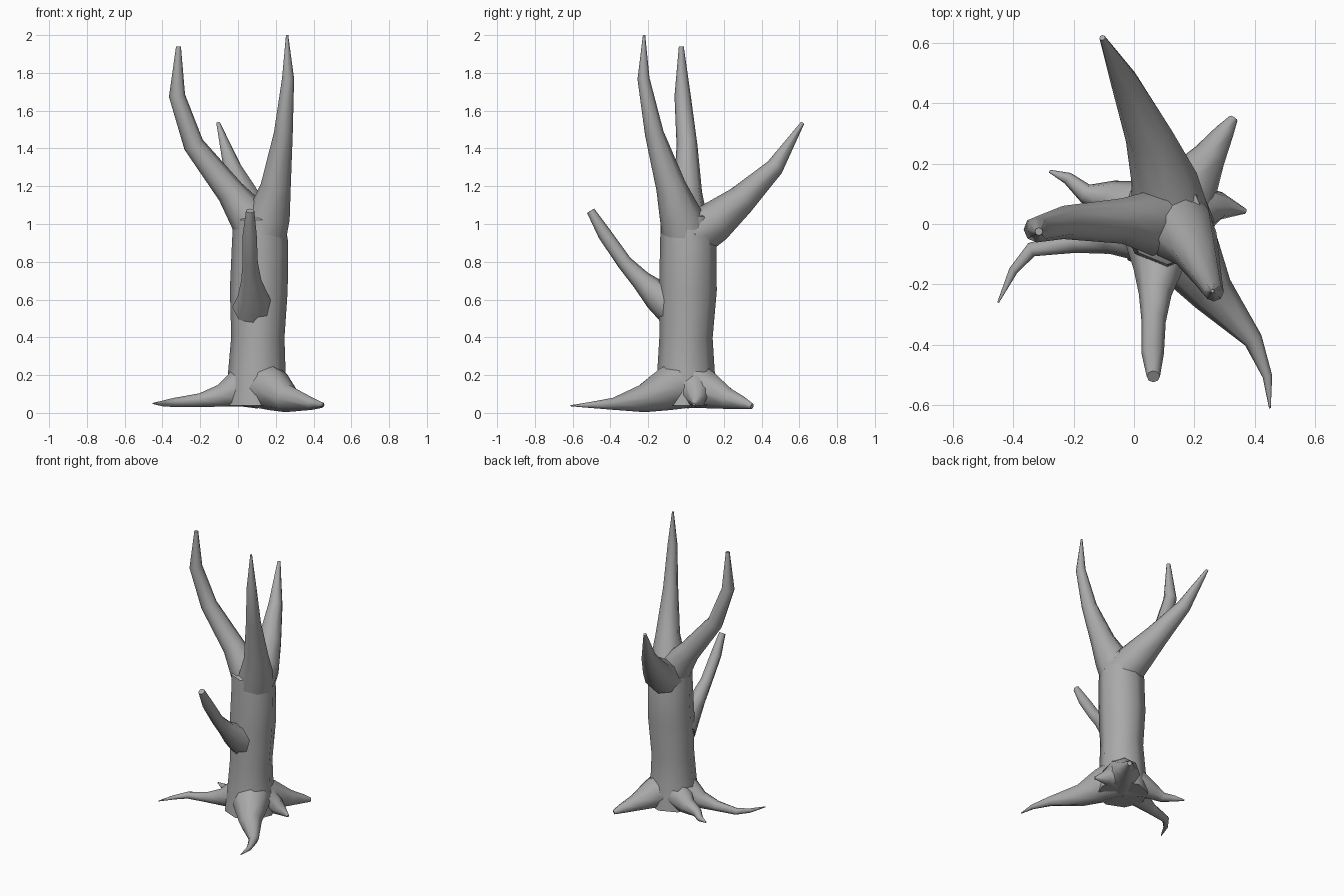
import bpy, bmesh, math
from mathutils import Vector

cube = bpy.data.objects.get("Cube")
if cube:
    bpy.data.objects.remove(cube, do_unlink=True)

# One grey bark colour
bark = bpy.data.materials.new("grey_bark")
bark.use_nodes = True
bark.diffuse_color = (0.4, 0.4, 0.4, 1)
bsdf = bark.node_tree.nodes["Principled BSDF"]
bsdf.inputs["Base Color"].default_value = (0.4, 0.4, 0.4, 1)
bsdf.inputs["Roughness"].default_value = 0.9


def limb(name, path, ref, sides=8):
    """Tapered tube through (x, y, z, radius) points; ref fixes the ring's roll."""
    pts = [Vector(p[:3]) for p in path]
    bm = bmesh.new()
    rings = []
    for i, p in enumerate(pts):
        tangent = (pts[min(i + 1, len(pts) - 1)] - pts[max(i - 1, 0)]).normalized()
        u = tangent.cross(Vector(ref)).normalized()
        v = tangent.cross(u)
        ring = []
        for k in range(sides):
            a = math.tau * k / sides
            ring.append(bm.verts.new(p + (u * math.cos(a) + v * math.sin(a)) * path[i][3]))
        rings.append(ring)
    for low, high in zip(rings, rings[1:]):
        for k in range(sides):
            n = (k + 1) % sides
            bm.faces.new((low[k], low[n], high[n], high[k]))
    bm.faces.new(rings[0][::-1])
    bm.faces.new(rings[-1])
    bmesh.ops.recalc_face_normals(bm, faces=bm.faces)
    mesh = bpy.data.meshes.new(name)
    bm.to_mesh(mesh)
    bm.free()
    mesh.materials.append(bark)
    ob = bpy.data.objects.new(name, mesh)
    bpy.context.collection.objects.link(ob)
    bpy.ops.object.select_all(action="DESELECT")
    ob.select_set(True)
    bpy.context.view_layer.objects.active = ob
    bpy.ops.object.shade_smooth_by_angle(angle=math.radians(50))
    return ob


UP, SIDE, BACK = (0, 0, 1), (1, 0, 0), (0, 1, 0)

# Trunk, slightly swollen in the middle and flared at the foot
limb("trunk", [(.10, 0, .04, .17), (.10, 0, .22, .152), (.105, 0, .40, .141),
               (.11, .01, .65, .153), (.117, .012, .90, .149),
               (.11, .0, 1.03, .135), (.11, .0, 1.08, .05)], BACK)

# Three main branches spreading from the crown
limb("left_branch", [(.13, .0, .93, .125), (.165, -.03, 1.05, .112), (.20, -.08, 1.20, .08),
                     (.24, -.168, 1.48, .05), (.265, -.225, 1.77, .032),
                     (.26, -.222, 2.0, .006)], BACK)
limb("right_branch", [(.11, .0, .95, .12), (.05, .005, 1.05, .105), (-.04, .01, 1.17, .075),
                      (-.235, .005, 1.42, .055), (-.323, -.018, 1.68, .043),
                      (-.315, -.025, 1.94, .013)], BACK)
limb("back_branch", [(.12, .03, .94, .13), (.10, .15, 1.01, .11), (.05, .29, 1.125, .08),
                     (-.03, .47, 1.30, .048), (-.105, .617, 1.535, .01)], SIDE)

# Broken stub on the front of the trunk
limb("front_stub", [(.08, -.06, .56, .11), (.08, -.15, .62, .082), (.07, -.235, .70, .054),
                    (.065, -.325, .795, .04), (.062, -.43, .945, .037),
                    (.064, -.505, 1.07, .022)], SIDE)

# Roots creeping outward over the ground
roots = {
    "front_left_root": [(.13, -.03, .15, .13), (.18, -.11, .125, .115), (.26, -.23, .076, .074),
                        (.395, -.385, .048, .032), (.442, -.505, .042, .016),
                        (.45, -.61, .038, .003)],
    "front_right_root": [(.08, -.01, .15, .125), (.0, -.025, .13, .10), (-.09, -.04, .09, .06),
                         (-.20, -.06, .068, .036), (-.34, -.085, .055, .024),
                         (-.40, -.155, .05, .015), (-.45, -.26, .05, .003)],
    "back_right_root": [(.08, .02, .14, .12), (.0, .06, .12, .09), (-.08, .09, .09, .055),
                        (-.16, .10, .07, .033), (-.22, .152, .06, .02), (-.28, .175, .06, .005)],
    "back_left_root": [(.13, .03, .15, .13), (.18, .12, .12, .10), (.25, .225, .075, .056),
                       (.30, .305, .052, .032), (.33, .35, .035, .015)],
    "left_root": [(.13, .02, .15, .12), (.22, .05, .11, .085), (.29, .06, .07, .045),
                  (.37, .042, .045, .008)],
}
for root_name, root_path in roots.items():
    limb(root_name, root_path, UP)
